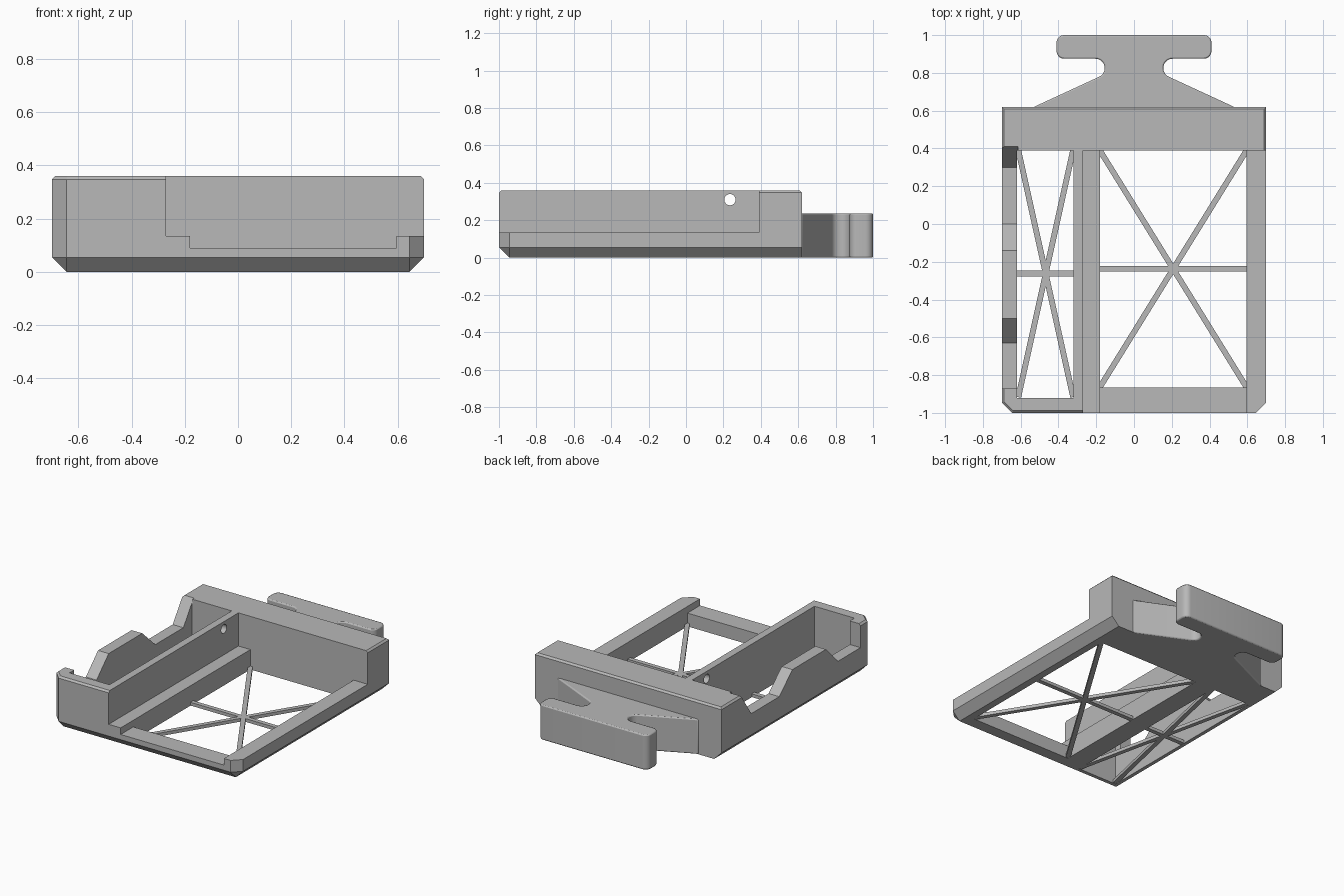
import bpy, bmesh, math
from mathutils import Vector

if "Cube" in bpy.data.objects:
    bpy.data.objects.remove(bpy.data.objects["Cube"])

grey = bpy.data.materials.new("plain grey")
grey.use_nodes = True
grey.diffuse_color = (0.48, 0.48, 0.48, 1)
grey.node_tree.nodes["Principled BSDF"].inputs["Base Color"].default_value = (0.48, 0.48, 0.48, 1)


def finish(name, bm):
    bmesh.ops.recalc_face_normals(bm, faces=bm.faces)
    mesh = bpy.data.meshes.new(name)
    bm.to_mesh(mesh)
    bm.free()
    mesh.materials.append(grey)
    obj = bpy.data.objects.new(name, mesh)
    bpy.context.collection.objects.link(obj)
    return obj


def box_mesh(lo, hi):
    bm = bmesh.new()
    bmesh.ops.create_cube(bm, size=1)
    for v in bm.verts:
        v.co = [(a + b) / 2 + c * (b - a) for a, b, c in zip(lo, hi, v.co)]
    return bm


def prism(name, points, offset):
    bm = bmesh.new()
    face = bm.faces.new([bm.verts.new(p) for p in points])
    made = bmesh.ops.extrude_face_region(bm, geom=[face])["geom"]
    bmesh.ops.translate(bm, vec=offset, verts=[g for g in made if isinstance(g, bmesh.types.BMVert)])
    return finish(name, bm)


def rod(name, x0, x1, y, z, r0, r1):
    bm = bmesh.new()
    bmesh.ops.create_cone(bm, cap_ends=True, segments=32, radius1=r0, radius2=r1, depth=x1 - x0)
    for v in bm.verts:
        v.co = Vector((v.co.z + (x0 + x1) / 2, v.co.x + y, v.co.y + z))
    return finish(name, bm)


def cut(target, cutter):
    cutter.hide_render = True
    mod = target.modifiers.new("cut", "BOOLEAN")
    mod.operation = "DIFFERENCE"
    mod.solver = "EXACT"
    mod.object = cutter
    bpy.context.view_layer.objects.active = target
    bpy.ops.object.modifier_apply(modifier=mod.name)
    bpy.data.objects.remove(cutter)


def arc(cx, cy, r, start, end, steps):
    angles = [math.radians(start + (end - start) * i / steps) for i in range(steps + 1)]
    return [(cx + r * math.cos(a), cy + r * math.sin(a)) for a in angles]


# Tray body: block with chamfered front corners and lower edges
TOP, BACK, INNER = 0.36, 0.62, 0.39
bm = box_mesh((-0.7, -1, 0), (0.7, BACK, TOP))
chamfered = []
for e in bm.edges:
    mid = (e.verts[0].co + e.verts[1].co) / 2
    front, low, side = mid.y < -0.9, mid.z < 0.01, abs(mid.x) > 0.6
    if (front and side) or (low and (front or side)):
        chamfered.append(e)
bmesh.ops.bevel(bm, geom=chamfered, offset=0.055, segments=1, affect="EDGES")
rim = [e for e in bm.edges if all(v.co.z > TOP - 0.001 for v in e.verts)]
bmesh.ops.bevel(bm, geom=rim, offset=0.012, segments=1, affect="EDGES")
body = finish("tray_body", bm)

# Open bay, two through pockets and the lowered front sill
for lo, hi in [
    ((-0.27, -1.2, 0.135), (0.9, INNER, 0.6)),
    ((-0.18, -0.865, -0.2), (0.595, INNER, 0.5)),
    ((-0.62, -0.92, -0.2), (-0.32, INNER, 0.5)),
    ((-0.18, -1.2, 0.09), (0.595, -0.8, 0.5)),
]:
    cut(body, finish("pocket_cutter", box_mesh(lo, hi)))

# Stepped top of the side wall
profile = [(-0.87, 0.5), (-0.87, 0.2), (-0.63, 0.2), (-0.5, 0.33), (-0.14, 0.33),
           (0, 0.2), (0.3, 0.2), (0.41, TOP), (0.5, 0.5)]
cut(body, prism("wall_cutter", [(-0.8, y, z) for y, z in profile], (0.185, 0, 0)))

# Countersunk screw holes in the partition
for y in (-0.82, 0.235):
    cut(body, rod("hole_cutter", -0.4, -0.2, y, 0.31, 0.03, 0.03))
    cut(body, rod("countersink_cutter", -0.325, -0.295, y, 0.31, 0.046, 0.028))


# Thin floor braces: a cross and a level bar in each pocket
def brace(name, a, b):
    a, b = Vector(a), Vector(b)
    along = (b - a).normalized()
    across = Vector((-along.y, along.x)) * 0.015
    a, b = a - along * 0.012, b + along * 0.012
    corners = [a - across, b - across, b + across, a + across]
    prism(name, [(p.x, p.y, 0.001) for p in corners], (0, 0, 0.022))


for side, x0, x1, y0, y1 in [("right", -0.61, -0.325, -0.905, 0.38),
                             ("left", -0.175, 0.59, -0.855, 0.38)]:
    mid = (y0 + y1) / 2
    brace(side + "_brace_rising", (x0, y0), (x1, y1))
    brace(side + "_brace_falling", (x0, y1), (x1, y0))
    brace(side + "_brace_level", (x0, mid), (x1, mid))

# T-shaped rear handle with a flared base
half = [(0.53, BACK - 0.015), (0.53, BACK)]
half += arc(0.205, 0.825, 0.05, 246, 90, 14)
half += arc(0.37, 0.915, 0.04, -90, 0, 6) + arc(0.37, 0.96, 0.04, 0, 90, 6)
outline = half + [(-x, y) for x, y in reversed(half)]
handle = prism("rear_handle", [(x, y, 0) for x, y in outline], (0, 0, 0.237))
bevel = handle.modifiers.new("soft edge", "BEVEL")
bevel.width = 0.01
bevel.segments = 2
bevel.limit_method = "ANGLE"
bevel.angle_limit = math.radians(60)

bpy.ops.object.select_all(action="DESELECT")
for obj in (handle, body):
    obj.select_set(True)
bpy.context.view_layer.objects.active = handle
bpy.ops.object.shade_smooth_by_angle(angle=math.radians(30))
